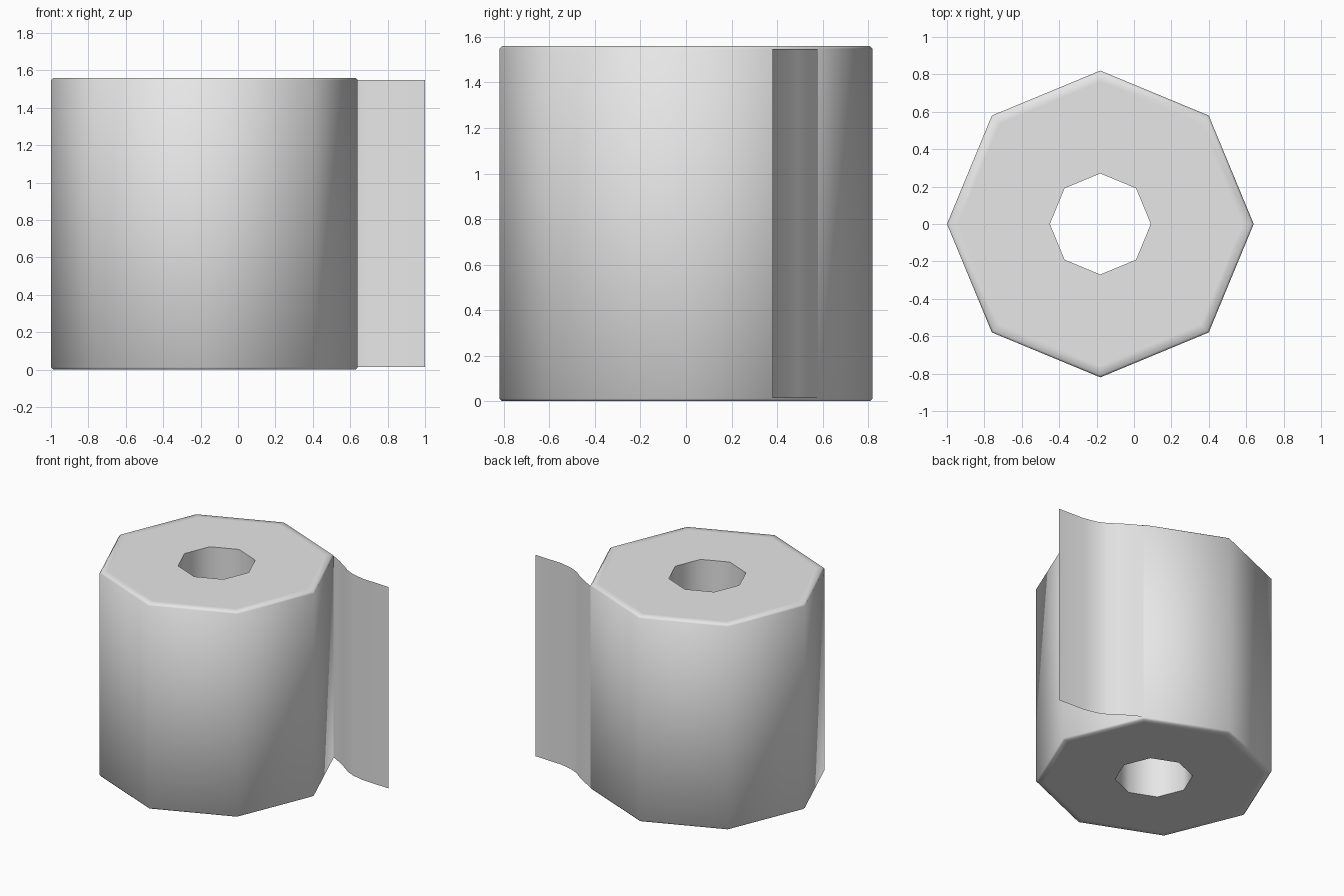
import bpy
import bmesh
import math
from mathutils import Vector

cube = bpy.data.objects.get("Cube")
if cube:
    bpy.data.objects.remove(cube)

HEIGHT = 1.56
RADIUS = 0.82
HOLE = 0.27
CENTRE_X = -0.18
SIDES = 8

# Single paper colour
paper = bpy.data.materials.new("white_paper")
paper.use_nodes = True
colour = (0.8, 0.8, 0.8, 1.0)
paper.diffuse_color = colour
paper.node_tree.nodes["Principled BSDF"].inputs["Base Color"].default_value = colour


def finish(bm, name):
    mesh = bpy.data.meshes.new(name)
    bm.to_mesh(mesh)
    bm.free()
    mesh.materials.append(paper)
    obj = bpy.data.objects.new(name, mesh)
    bpy.context.collection.objects.link(obj)
    bpy.ops.object.select_all(action="DESELECT")
    obj.select_set(True)
    bpy.context.view_layer.objects.active = obj
    bpy.ops.object.shade_smooth_by_angle(angle=math.radians(60))
    return obj


# Paper roll: a closed profile turned around eight sides, with softened rims
lower = [(HOLE, 0), (RADIUS - 0.06, 0), (RADIUS - 0.012, 0), (RADIUS, 0.012)]
profile = lower + [(r, HEIGHT - z) for r, z in reversed(lower)]
bm = bmesh.new()
rings = []
for i in range(SIDES):
    a = math.tau * i / SIDES
    rings.append([bm.verts.new((CENTRE_X + r * math.cos(a), r * math.sin(a), z))
                  for r, z in profile])
for i, ring in enumerate(rings):
    after = rings[(i + 1) % SIDES]
    for j in range(len(profile)):
        k = (j + 1) % len(profile)
        bm.faces.new((ring[j], after[j], after[k], ring[k]))
bmesh.ops.recalc_face_normals(bm, faces=bm.faces)
finish(bm, "paper_roll")

# Loose sheet: a thin curved strip leaving the back left corner of the roll
corner = RADIUS * math.sqrt(0.5)
path = [(CENTRE_X + corner, corner), (0.48, 0.535), (0.55, 0.49), (0.61, 0.445),
        (0.68, 0.412), (0.78, 0.39), (1.0, 0.38)]
bm = bmesh.new()
columns = [[bm.verts.new(Vector((x, y, z))) for z in (0.015, HEIGHT - 0.012)]
           for x, y in path]
for a, b in zip(columns, columns[1:]):
    bm.faces.new((a[0], b[0], b[1], a[1]))
finish(bm, "loose_sheet")
